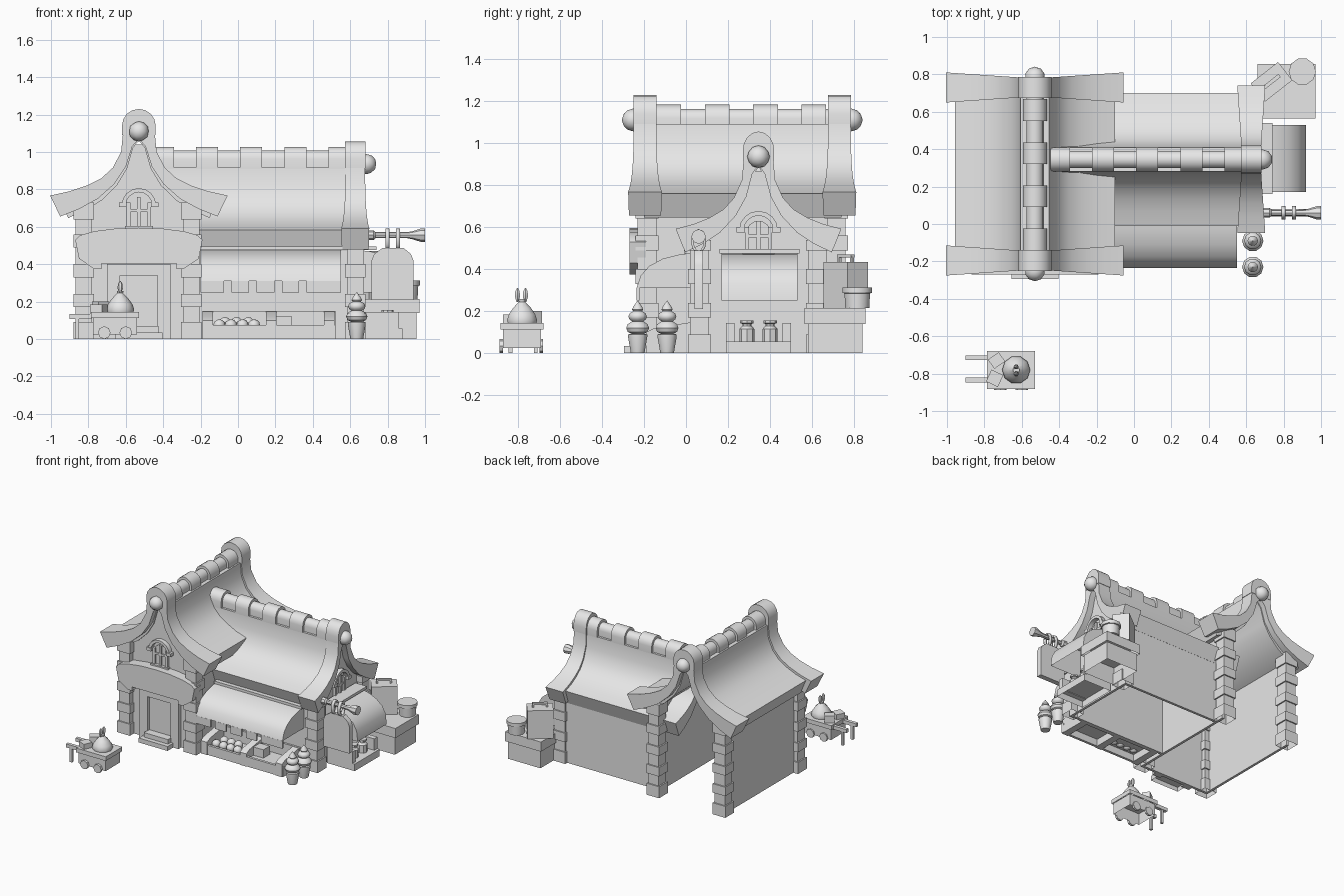
import bpy, bmesh, math
from mathutils import Matrix, Vector

if "Cube" in bpy.data.objects:
    bpy.data.objects.remove(bpy.data.objects["Cube"])

GREY = bpy.data.materials.new("plain grey")
GREY.use_nodes = True
GREY.diffuse_color = (0.8, 0.8, 0.8, 1)
GREY.node_tree.nodes["Principled BSDF"].inputs["Base Color"].default_value = (0.8, 0.8, 0.8, 1)


def finish(name, bm, matrix=None):
    bmesh.ops.recalc_face_normals(bm, faces=bm.faces)
    mesh = bpy.data.meshes.new(name)
    bm.to_mesh(mesh)
    bm.free()
    mesh.materials.append(GREY)
    ob = bpy.data.objects.new(name, mesh)
    bpy.context.collection.objects.link(ob)
    if matrix:
        ob.matrix_world = matrix
    bpy.ops.object.select_all(action='DESELECT')
    ob.select_set(True)
    bpy.context.view_layer.objects.active = ob
    bpy.ops.object.shade_smooth_by_angle(angle=math.radians(38))
    return ob


def prism(name, pts, axis, a, b, centre=0.0, flare=0.0, closed=True):
    """Extrude a (u, z) profile from a to b; flare thickens it away from u = 0."""
    bm = bmesh.new()
    rings = []
    for t, sign in ((a, -1), (b, 1)):
        ring = []
        for u, z in pts:
            d = t + sign * flare * abs(u)
            ring.append(bm.verts.new((centre + u, d, z) if axis == 'y' else (d, centre + u, z)))
        rings.append(ring)
        bm.faces.new(ring)
    n = len(pts)
    for i in range(n if closed else n - 1):
        j = (i + 1) % n
        bm.faces.new((rings[0][i], rings[0][j], rings[1][j], rings[1][i]))
    return finish(name, bm)


def box(name, x0, x1, y0, y1, z0, z1, turn=0, hollow=False):
    """A block; hollow ones are open underneath."""
    bm = bmesh.new()
    bmesh.ops.create_cube(bm, size=1)
    bmesh.ops.scale(bm, vec=(x1 - x0, y1 - y0, z1 - z0), verts=bm.verts)
    if hollow:
        bm.normal_update()
        bmesh.ops.delete(bm, geom=[f for f in bm.faces if f.normal.z < -.5], context='FACES_ONLY')
    mid = Vector(((x0 + x1) / 2, (y0 + y1) / 2, (z0 + z1) / 2))
    return finish(name, bm, Matrix.Translation(mid) @ Matrix.Rotation(math.radians(turn), 4, 'Z'))


def lathe(name, profile, loc, sides=8, rot=None):
    bm = bmesh.new()
    rings = []
    for r, z in profile:
        rings.append([bm.verts.new((r * math.cos(math.tau * i / sides),
                                    r * math.sin(math.tau * i / sides), z)) for i in range(sides)])
    for low, high in zip(rings, rings[1:]):
        for i in range(sides):
            j = (i + 1) % sides
            bm.faces.new((low[i], low[j], high[j], high[i]))
    bm.faces.new(rings[0])
    bm.faces.new(rings[-1])
    return finish(name, bm, Matrix.Translation(loc) @ (rot or Matrix()))


def ball(name, loc, r):
    bm = bmesh.new()
    bmesh.ops.create_icosphere(bm, subdivisions=2, radius=r)
    return finish(name, bm, Matrix.Translation(loc))


def arc(r, cz, n=8):
    return [(r * math.cos(math.pi * i / n), cz + r * math.sin(math.pi * i / n)) for i in range(n + 1)]


# Half section of the swept roof, ridge to eave and back underneath
ROOF = [(0, 1.10), (.085, 1.10), (.095, 1.0), (.14, .915), (.20, .86), (.28, .82), (.37, .79),
        (.475, .767), (.42, .655), (.32, .695), (.22, .75), (.13, .83), (.07, .92), (.035, 1.03), (0, 1.07)]


def roof(label, axis, centre, wide, drop, a, b, ends, tiles, ridge_a, ridge_b, ridge_drop):
    for side, s in (("left", 1), ("right", -1)):
        body = [(s * u * wide * .9, z - drop - .008) for u, z in ROOF]
        prism(f"{label}_roof_{side}", body, axis, a, b, centre)
        board = [(s * u * wide, z - drop) for u, z in ROOF]
        for t, _, _ in ends:
            prism(f"{label}_bargeboard_{side}", board, axis, t - .048, t + .048, centre, .068)
    # End caps with round finials
    for t, out, reach in ends:
        cap = [(u * wide, z - drop) for u, z in [(.09, 1.09)] + arc(.09, 1.14) + [(-.09, 1.09)]]
        prism(f"{label}_ridge_cap", cap, axis, t - .055, t + .055, centre)
        d = t + out * reach
        ball(f"{label}_finial", (centre, d, 1.11 - drop) if axis == 'y' else (d, centre, 1.11 - drop), .054)

    # Rounded ridge beam and its tiles
    def section(w, top):
        return [(w, 1.06 - ridge_drop)] + arc(w, top - w - ridge_drop) + [(-w, 1.06 - ridge_drop)]
    prism(f"{label}_ridge_beam", section(.046, 1.163), axis, ridge_a, ridge_b, centre)
    for t in tiles:
        prism(f"{label}_ridge_tile", section(.064, 1.183), axis, t, t + .117, centre)


roof("hall", 'y', -.53, 1, 0, -.2, .74, ((-.195, -1, .057), (.73, 1, .057)),
     [-.14 + .23 * i for i in range(4)], -.2, .74, 0)
roof("shop", 'x', .345, .83, .175, -.40, .63, ((.627, 1, .06),),
     [-.46 + .236 * i for i in range(5)], -.42, .63, .155)

# Thin walls; the hall is open at the back and neither wing has a floor
GABLE = [(.31, 0), (.31, .73), (.2, .80), (.1, .91), (.05, 1.04)]
GABLE += [(-u, z) for u, z in reversed(GABLE)]
prism("hall_front_wall", GABLE, 'y', -.19, -.17, -.53)
for x in (-.84, -.24):
    box("hall_side_wall", x, x + .02, -.18, .72, 0, .74)
prism("shop_end_wall", [(u, max(0, z - .175)) for u, z in GABLE], 'x', .61, .63, .345)
for y in (.035, .635):
    box("shop_long_wall", -.23, .62, y, y + .02, 0, .57)


# Corner pillars of alternating stones
def pillar(name, x, y, top):
    heights = [0, .09, .17, .24, .33, .40, .49, .56, .64, .73]
    for i, (z0, z1) in enumerate(zip(heights, heights[1:])):
        if z0 < top:
            w = .055 if i % 2 == 0 else .045
            box(name, x - w, x + w, y - w, y + w, z0, min(z1, top), hollow=(i == 0))


for x in (-.825, -.25):
    for y in (-.185, .715):
        pillar("hall_pillar", x, y, .73)
for y in (.065, .625):
    pillar("shop_pillar", .628, y, .54)


# Arched gable windows
def window(label, axis, centre, face, out, drop):
    def part(name, pts, depth):
        lo, hi = sorted((face, face + out * depth))
        prism(f"{label}_window_{name}", [(u, z - drop) for u, z in pts], axis, lo, hi, centre)

    def bar(name, u0, u1, z0, z1, depth):
        part(name, [(u0, z0), (u1, z0), (u1, z1), (u0, z1)], depth)
    part("hood", arc(.092, .715) + arc(.07, .715)[::-1], .035)
    part("pane", [(.06, .6)] + arc(.06, .70) + [(-.06, .6)], .008)
    for s in (-1, 1):
        bar("hood_foot", s * .065, s * .105, .705, .73, .04)
        bar("jamb", s * .045, s * .065, .6, .73, .02)
    bar("mullion", -.009, .009, .6, .76, .02)
    bar("crossbar", -.06, .06, .68, .695, .018)
    bar("sill", -.075, .075, .59, .605, .03)


window("hall", 'y', -.53, -.19, -1, 0)
window("shop", 'x', .345, .63, 1, .13)

# Door, frame, steps and the arched board above
box("door", -.63, -.43, -.198, -.18, 0, .36)
for x in (-.70, -.43):
    box("door_jamb", x, x + .07, -.225, -.18, 0, .40)
box("door_lintel", -.70, -.36, -.225, -.18, .34, .40)
box("lower_step", -.655, -.405, -.295, -.19, 0, .035, hollow=True)
box("upper_step", -.635, -.425, -.26, -.19, .035, .07)
BOARD = [(.34 * math.cos(math.pi * i / 8), .53 + .065 * math.sin(math.pi * i / 8)) for i in range(9)]
BOARD += [(-.32, .43), (-.24, .375), (-.2, .375), (-.2, .405), (.2, .405), (.2, .375), (.24, .375), (.32, .43)]
prism("door_canopy", BOARD, 'y', -.27, -.19, -.53)

# Front awning with a notched valance
prism("front_awning", [(.05, .31), (.05, .48), (-.03, .47), (-.11, .45), (-.175, .415), (-.215, .37),
                       (-.235, .31)], 'x', -.2, .55, closed=False)
cuts = [-.2, -.055, .08, .215, .345, .55]
for i in range(5):
    box("valance_tab", cuts[i] + (.02 if i else 0), cuts[i + 1] - (.02 if i < 4 else 0), -.236, -.222, .25, .31)
box("front_awning_rail", -.2, .56, -.01, .06, .475, .495)

# Side awning sweeping out from the end wall
prism("side_awning", [(.64, .25), (.64, .475), (.70, .47), (.77, .452), (.83, .425), (.88, .385),
                      (.91, .33), (.92, .25)], 'y', .17, .53, closed=False)
box("side_awning_rail", .64, .74, .16, .54, .475, .495)

# Front display bins with sloped dividers and goods
box("front_bin_base", -.19, .52, -.17, .04, 0, .055, hollow=True)
box("front_bin_lip", -.19, .52, -.185, -.165, 0, .075)
for x in (-.19, .15, .46):
    prism("bin_divider", [(-.19, 0), (-.19, .10), (-.15, .12), (.04, .15), (.04, 0)], 'x', x, x + .055)
box("bin_back", -.19, .52, .02, .05, 0, .15)
for row, (x, count) in enumerate(((-.1, 4), (-.07, 3))):
    for i in range(count):
        ball("fruit", (x + i * .062, -.125 + row * .055, .073 + .012 * row), .033)
box("goods_box", .2, .29, -.1, -.02, .055, .12)

# Side counter with milk cans
box("side_counter", .64, .88, .19, .50, 0, .055, hollow=True)
for y in (.19, .46):
    box("side_counter_end", .64, .86, y, y + .04, .05, .145)
CAN = [(.036, 0), (.036, .06), (.022, .075), (.022, .085), (.032, .088), (.032, .1)]
for y in (.29, .40):
    lathe("milk_can", CAN, (.80, y, .055))

# Horn bracket with a shop sign hanging on two loops
lathe("horn", [(.026, 0), (.026, .04), (.016, .05), (.016, .22), (.022, .25), (.035, .29), (.035, .315)],
      (.685, .06, .555), 8, Matrix.Rotation(math.pi / 2, 4, 'Y'))
prism("hanging_sign", [(.714, .21), (.714, .42), (.728, .455), (.775, .488), (.883, .488), (.924, .455),
                       (.938, .42), (.938, .21)], 'y', .04, .08)
for x in (.80, .855):
    bm = bmesh.new()
    for i in range(12):
        quad = []
        for k, off in ((0, -.011), (0, .011), (1, .011), (1, -.011)):
            t = math.tau * (i + k) / 12
            quad.append(bm.verts.new((off, .036 * math.cos(t), .058 * math.sin(t))))
        bm.faces.new(quad)
    bmesh.ops.remove_doubles(bm, verts=bm.verts, dist=.0005)
    loop = finish("hanging_loop", bm, Matrix.Translation((x, .06, .533)))
    thick = loop.modifiers.new("thickness", 'SOLIDIFY')
    thick.thickness = .012

# Potted topiaries
SHRUB = [(.034, 0), (.048, .078), (.048, .09), (.03, .092), (.05, .102), (.057, .12), (.05, .138), (.028, .152),
         (.042, .162), (.046, .176), (.04, .19), (.022, .2), (.028, .208), (.022, .222), (.001, .25)]
for y in (-.09, -.23):
    lathe("potted_topiary", SHRUB, (.635, y, 0), 10)

# Back corner stand with a case and a bucket
box("stand", .675, .955, .58, .84, 0, .14, hollow=True)
box("stand_top", .66, .97, .565, .855, .14, .215, hollow=True)
box("case", .642, .828, .698, .822, .215, .435, 38)
box("case_handle", .68, .79, .75, .77, .455, .47, 38)
for s in (-1, 1):
    box("case_handle_post", .728 + s * .038, .742 + s * .038, .753 + s * .03, .767 + s * .03, .43, .46, 38)
lathe("bucket", [(.06, 0), (.064, .07), (.073, .072), (.073, .098)], (.90, .815, .215), 10)

# Hand cart
box("cart_body", -.775, -.54, -.87, -.69, .025, .115, hollow=True)
box("cart_rim", -.787, -.53, -.882, -.678, .112, .145, hollow=True)
WHEEL = Matrix.Rotation(math.pi / 2, 4, 'X')
for y in (-.87, -.68):
    for x in (-.715, -.60):
        lathe("cart_wheel", [(.034, 0), (.034, .018)], (x, y, .034), 8, WHEEL)
for y in (-.715, -.835):
    box("cart_handle", -.90, -.78, y - .013, y + .013, .108, .135)
    box("cart_leg", -.87, -.85, y - .009, y + .009, 0, .11)

# Cart load: tied sack and small parcels
lathe("sack", [(.07, 0), (.075, .018), (.066, .045), (.045, .075), (.016, .105), (.018, .118)],
      (-.63, -.78, .14), 10)
for y in (-.802, -.764):
    lathe("sack_ear", [(.006, 0), (.014, .025), (.012, .05), (.003, .065)], (-.63, y, .245), 6)
box("parcel", -.77, -.70, -.76, -.70, .12, .20, 35)
box("parcel", -.78, -.71, -.86, -.79, .12, .185, -25)
